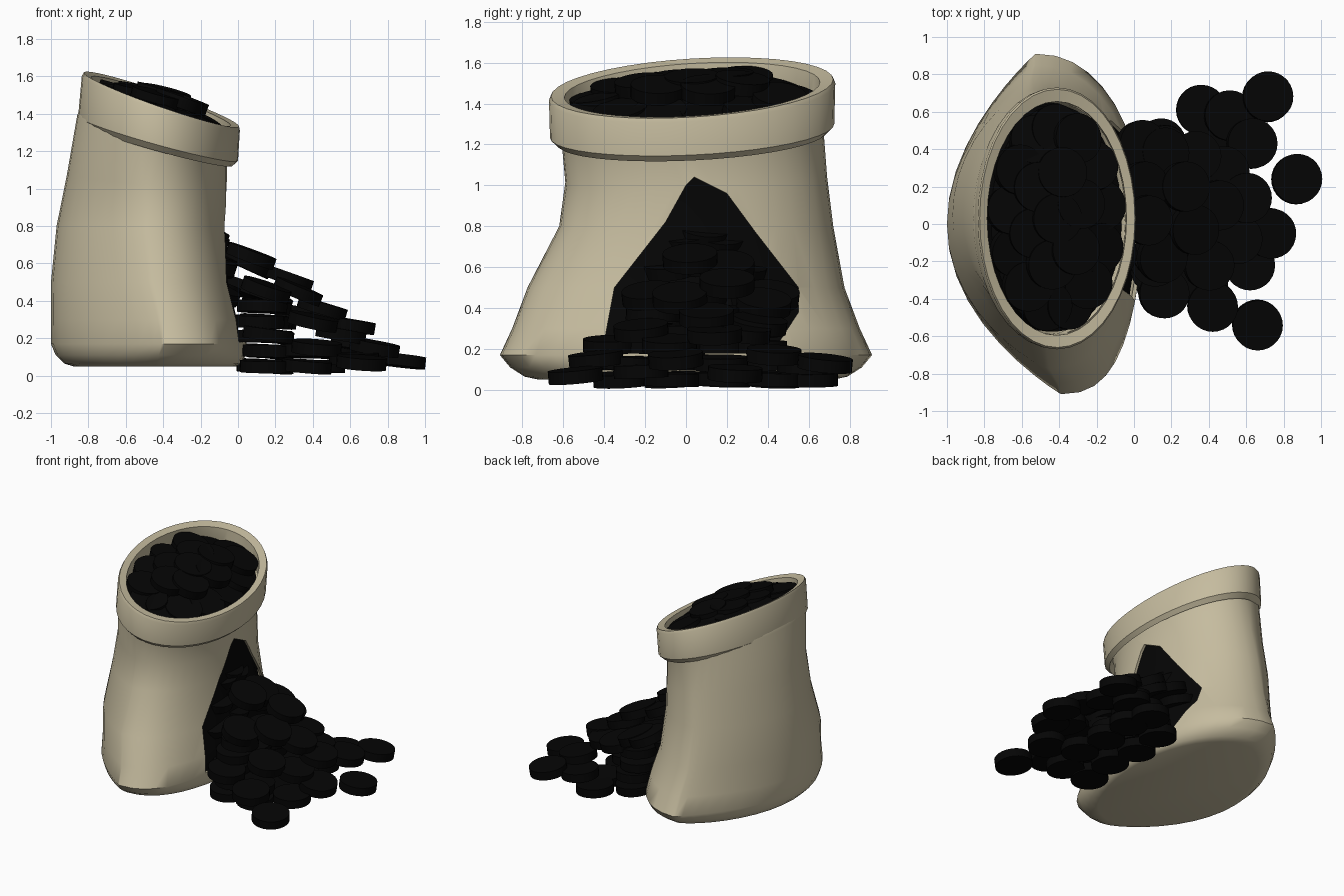
import bpy, bmesh, math, random
from mathutils import Euler

random.seed(4)
if "Cube" in bpy.data.objects:
    bpy.data.objects.remove(bpy.data.objects["Cube"], do_unlink=True)


def material(name, color):
    mat = bpy.data.materials.new(name)
    mat.use_nodes = True
    mat.diffuse_color = color
    mat.node_tree.nodes["Principled BSDF"].inputs["Base Color"].default_value = color
    return mat


burlap = material("beige cloth", (0.56, 0.5, 0.345, 1))
black = material("black", (0.0015, 0.0015, 0.0015, 1))


def new_object(name, bm, mat):
    bmesh.ops.recalc_face_normals(bm, faces=bm.faces[:])
    mesh = bpy.data.meshes.new(name)
    bm.to_mesh(mesh)
    bm.free()
    mesh.materials.append(mat)
    obj = bpy.data.objects.new(name, mesh)
    bpy.context.collection.objects.link(obj)
    return obj


def activate(obj):
    bpy.ops.object.select_all(action="DESELECT")
    obj.select_set(True)
    bpy.context.view_layer.objects.active = obj


def smooth(obj, degrees=35):
    activate(obj)
    bpy.ops.object.shade_smooth_by_angle(angle=math.radians(degrees))


def rim_tilt(x, y):
    return -0.345 * (x + 0.41) + 0.06 * y


def loft(name, rings, mat, inset=0.0, cap_start=False, cap_end=False, closed=False):
    """Skin lens-shaped rings: z, x min, x max, half depth, y centre, pointedness, tilt."""
    bm = bmesh.new()
    count = 40
    loops = []
    for z, x0, x1, hy, yc, point, tilt in rings:
        cx, hx, hy = (x0 + x1) / 2, (x1 - x0) / 2 - inset, hy - inset
        loop = []
        for i in range(count):
            t = math.tau * i / count
            c, s = math.cos(t), math.sin(t)
            # The torn side is fuller than the back, and the two corners lean opposite ways
            power = point if c < 0 else 1 - 0.15 * (point - 1)
            x = cx + hx * math.copysign(abs(c) ** power, c)
            x += (point - 1) * s * s * (0.022 - 0.075 * s)
            y = yc + hy * s
            loop.append(bm.verts.new((x, y, z + tilt * rim_tilt(x, y))))
        loops.append(loop)
    pairs = list(zip(loops, loops[1:]))
    if closed:
        pairs.append((loops[-1], loops[0]))
    for a, b in pairs:
        for i in range(count):
            j = (i + 1) % count
            bm.faces.new((a[i], a[j], b[j], b[i]))
    if cap_start:
        bm.faces.new(loops[0])
    if cap_end:
        bm.faces.new(loops[-1])
    return new_object(name, bm, mat)


# Sack body, swelling toward the two bottom corners
body = [
    (0.05, -0.88, -0.01, 0.72, 0.00, 1.4, 0),
    (0.065, -0.93, 0.02, 0.79, 0.00, 1.5, 0),
    (0.11, -0.975, 0.04, 0.86, 0.00, 1.7, 0),
    (0.17, -1.00, 0.045, 0.91, 0.00, 1.9, 0),
    (0.30, -1.00, 0.03, 0.85, 0.00, 1.8, 0),
    (0.50, -1.00, -0.02, 0.775, 0.00, 1.6, 0),
    (0.80, -0.97, -0.06, 0.67, 0.05, 1.4, 0),
    (1.02, -0.915, -0.06, 0.64, 0.05, 1.25, 0.3),
    (1.25, -0.86, -0.06, 0.64, 0.03, 1.0, 0.9),
    (1.38, -0.81, -0.03, 0.66, 0.03, 1.0, 1),
]
sack = loft("sack_body", body, burlap, cap_start=True)
smooth(sack, 45)
thick = sack.modifiers.new("cloth thickness", "SOLIDIFY")
thick.thickness = 0.02
thick.offset = -1

# Torn opening in the side
tear = [(-0.41, 0.18), (-0.35, 0.5), (-0.1, 0.82), (0.0, 1.0), (0.04, 1.04), (0.2, 0.96),
        (0.34, 0.77), (0.55, 0.5), (0.55, 0.38), (0.42, 0.18)]
bm = bmesh.new()
face = bm.faces.new([bm.verts.new((-0.3, y, z)) for y, z in tear])
side = bmesh.ops.extrude_face_region(bm, geom=[face])["geom"]
bmesh.ops.translate(bm, vec=(0.6, 0, 0), verts=[v for v in side if isinstance(v, bmesh.types.BMVert)])
cutter = new_object("tear_cutter", bm, burlap)
cutter.hide_render = True
cut = sack.modifiers.new("tear", "BOOLEAN")
cut.operation = "DIFFERENCE"
cut.solver = "EXACT"
cut.object = cutter
activate(sack)
for modifier in ("cloth thickness", "tear"):
    bpy.ops.object.modifier_apply(modifier=modifier)
bpy.data.objects.remove(cutter, do_unlink=True)

# Rolled cuff around the slanted mouth
cuff = loft("rolled_cuff", [
    (1.28, -0.80, -0.05, 0.62, 0.03, 1, 0.85),
    (1.225, -0.83, -0.03, 0.66, 0.03, 1, 0.8),
    (1.26, -0.855, 0.00, 0.695, 0.03, 1, 0.8),
    (1.455, -0.835, 0.01, 0.70, 0.03, 1, 1),
    (1.475, -0.825, 0.005, 0.69, 0.03, 1, 1),
    (1.465, -0.785, -0.04, 0.625, 0.03, 1, 1),
], burlap, closed=True)
smooth(cuff)

# Dark packed filling inside the sack
heap = loft("packed_filling", body[2:-1] + [
    (1.35, -0.80, -0.03, 0.64, 0.03, 1, 1),
    (1.39, -0.70, -0.13, 0.50, 0.03, 1, 1),
    (1.44, -0.55, -0.28, 0.25, 0.03, 1, 1),
], black, inset=0.035, cap_start=True, cap_end=True)
smooth(heap)

# One plain disc, shared by every copy
bm = bmesh.new()
bmesh.ops.create_cone(bm, cap_ends=True, segments=28, radius1=0.134, radius2=0.134, depth=0.063)
first = new_object("disc_pattern", bm, black)
smooth(first)
disc_mesh = first.data
bpy.data.objects.remove(first, do_unlink=True)


def disc(name, x, y, z, lean_x=0.0, lean_y=0.0, wobble=0.08):
    """Lean the disc's face toward +x and +y by the given angles."""
    obj = bpy.data.objects.new(name, disc_mesh)
    obj.location = (x, y, z)
    jitter = [random.uniform(-wobble, wobble) for _ in range(2)]
    obj.rotation_euler = Euler((-lean_y + jitter[0], lean_x + jitter[1], 0))
    bpy.context.collection.objects.link(obj)


# Discs filling the mouth, in rings over the mound
for number, rx, ry, lift in ((13, 0.24, 0.475, -0.065), (6, 0.13, 0.25, 0.01), (1, 0, 0, 0.04)):
    for i in range(number):
        a = math.tau * (i + 0.3) / number
        dx, dy = rx * math.cos(a), ry * math.sin(a)
        x, y = -0.415 + dx, 0.03 + dy
        z = 1.475 + rim_tilt(x, y) + lift + random.uniform(-0.02, 0.02)
        disc("mouth_disc", x, y, z, 0.32 + 0.5 * dx, 0.4 * dy, 0.12)

# Discs crowding the tear
for z, half, x in ((0.45, 0.25, -0.12), (0.6, 0.17, -0.14), (0.74, 0.07, -0.18)):
    for k in (-1, 0, 1):
        disc("tear_disc", x, 0.09 + k * half, z + 0.03 * (k == 0), 0.35, 0.2 * k, 0.1)

# Flat layers inside the spilled pile
for layer in range(5):
    z = 0.05 + 0.08 * layer
    reach = 0.5 - 0.09 * layer
    for row in range(4):
        y = -0.32 + 0.04 * layer + row * (0.25 - 0.025 * layer)
        x = 0.13 + 0.04 * (row % 2)
        while x < reach:
            disc("pile_disc", x + random.uniform(-0.03, 0.03), y, z, 0.06, 0, 0.05)
            x += 0.25

# Loose discs on the surface and around the foot of the pile
loose = [
    (0.715, 0.68, 0.13), (0.36, 0.61, 0.05), (0.51, 0.58, 0.12), (0.63, 0.43, 0.17),
    (0.87, 0.24, 0.08), (0.60, 0.14, 0.27), (0.73, -0.05, 0.15), (0.62, -0.22, 0.09),
    (0.42, -0.44, 0.15), (0.66, -0.54, 0.07), (0.16, -0.37, 0.22), (0.04, 0.42, 0.46),
    (0.16, 0.38, 0.42), (0.33, 0.36, 0.32), (0.27, 0.20, 0.52), (0.07, 0.02, 0.64),
    (0.32, -0.03, 0.45), (0.45, 0.10, 0.36), (0.15, -0.18, 0.46), (0.40, -0.22, 0.29),
    (0.05, 0.20, 0.60), (0.55, -0.08, 0.22), (0.48, 0.28, 0.28),
]
for x, y, z in loose:
    disc("loose_disc", x, y, z, min(0.4, 0.8 * z), 0.3 * y * min(1, 3 * z), 0.06)
